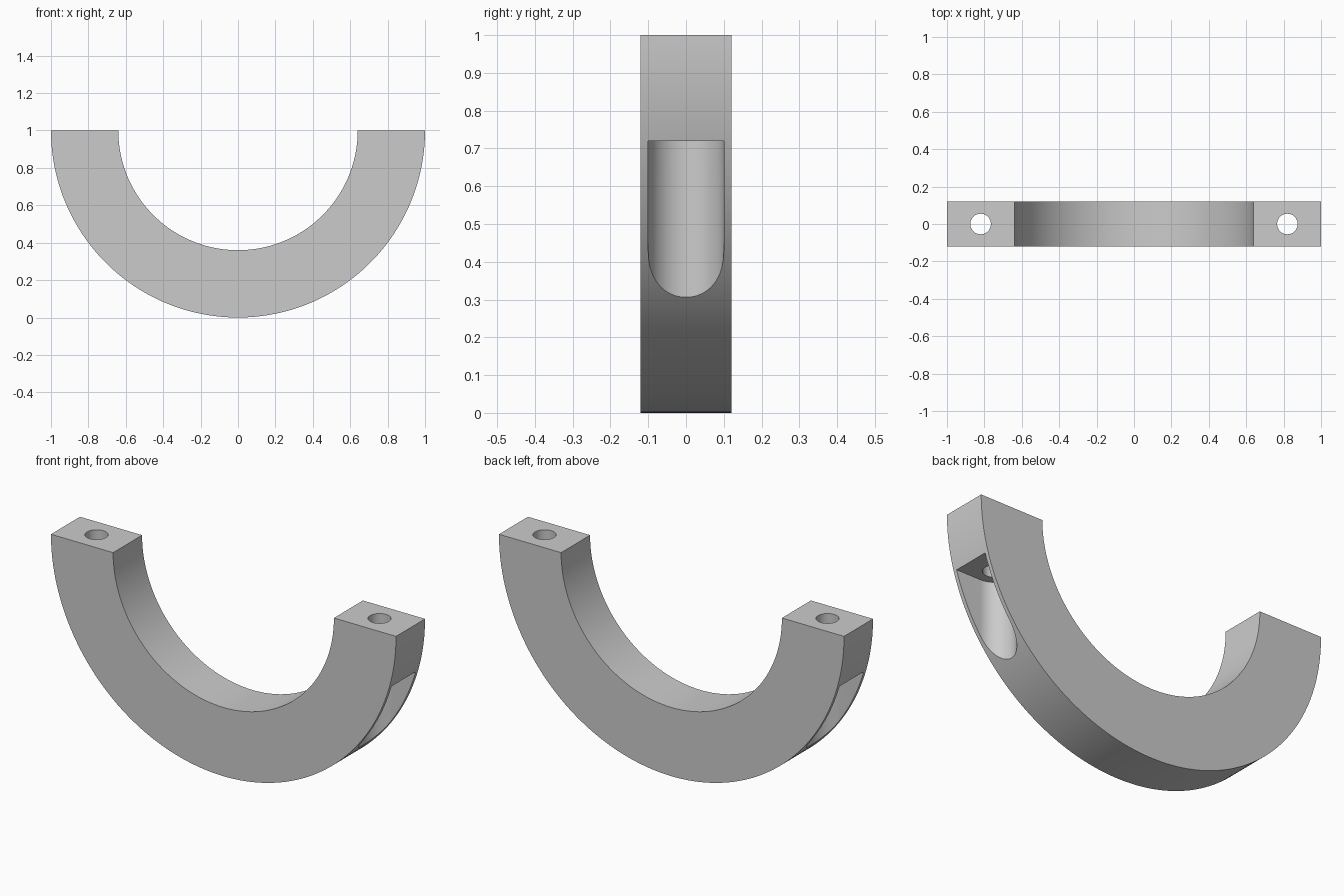
import bpy
import bmesh
from math import cos, sin, pi, radians
from mathutils import Vector

cube = bpy.data.objects.get("Cube")
if cube:
    bpy.data.objects.remove(cube, do_unlink=True)

OUTER, INNER, DEPTH = 1.0, 0.64, 0.24
BOLT_X, BOLT_R = 0.82, 0.055
POCKET_R, POCKET_TOP = 0.1, 0.72

grey = bpy.data.materials.new("Plain grey")
grey.use_nodes = True
colour = (0.6, 0.6, 0.6, 1)
grey.diffuse_color = colour
grey.node_tree.nodes["Principled BSDF"].inputs["Base Color"].default_value = colour


def arc(cx, cy, r, start, end, n):
    """Points along an arc, both ends included."""
    steps = [start + (end - start) * i / n for i in range(n + 1)]
    return [(cx + r * cos(a), cy + r * sin(a)) for a in steps]


def extrude_profile(name, points, vector):
    """Solid made by sweeping a closed outline along a vector."""
    bm = bmesh.new()
    face = bm.faces.new([bm.verts.new(p) for p in points])
    swept = bmesh.ops.extrude_face_region(bm, geom=[face], use_keep_orig=True)
    verts = [g for g in swept["geom"] if isinstance(g, bmesh.types.BMVert)]
    bmesh.ops.translate(bm, verts=verts, vec=Vector(vector))
    bmesh.ops.recalc_face_normals(bm, faces=bm.faces)
    mesh = bpy.data.meshes.new(name)
    bm.to_mesh(mesh)
    bm.free()
    mesh.materials.append(grey)
    obj = bpy.data.objects.new(name, mesh)
    bpy.context.collection.objects.link(obj)
    return obj


def activate(obj):
    bpy.ops.object.select_all(action="DESELECT")
    obj.select_set(True)
    bpy.context.view_layer.objects.active = obj


# Half ring body
outline = arc(0, 1, OUTER, pi, 2 * pi, 128) + arc(0, 1, INNER, 2 * pi, pi, 128)
body = extrude_profile("half_ring_clamp",
                       [(x, -DEPTH / 2, z) for x, z in outline], (0, DEPTH, 0))

# Cutters on each side: bolt hole from the top, round-backed pocket from outside
cutters = []
for side, label in ((1, "left"), (-1, "right")):
    hole = arc(BOLT_X, 0, BOLT_R, 0, 2 * pi, 48)[:-1]
    pocket = arc(BOLT_X, 0, POCKET_R, pi / 2, 3 * pi / 2, 48)
    pocket += [(1.2, -POCKET_R), (1.2, POCKET_R)]
    cutters.append(extrude_profile(label + "_pocket_cutter",
                   [(side * x, y, -0.1) for x, y in pocket], (0, 0, POCKET_TOP + 0.1)))
    cutters.append(extrude_profile(label + "_bolt_hole_cutter",
                   [(side * x, y, 0.6) for x, y in hole], (0, 0, 0.5)))

for cutter in cutters:
    cutter.hide_render = True
    activate(body)
    cut = body.modifiers.new("Cut", "BOOLEAN")
    cut.operation = "DIFFERENCE"
    cut.solver = "EXACT"
    cut.object = cutter
    bpy.ops.object.modifier_apply(modifier=cut.name)
    bpy.data.objects.remove(cutter, do_unlink=True)

# Smooth curved walls, sharp edges kept
activate(body)
bpy.ops.object.shade_smooth_by_angle(angle=radians(25))
